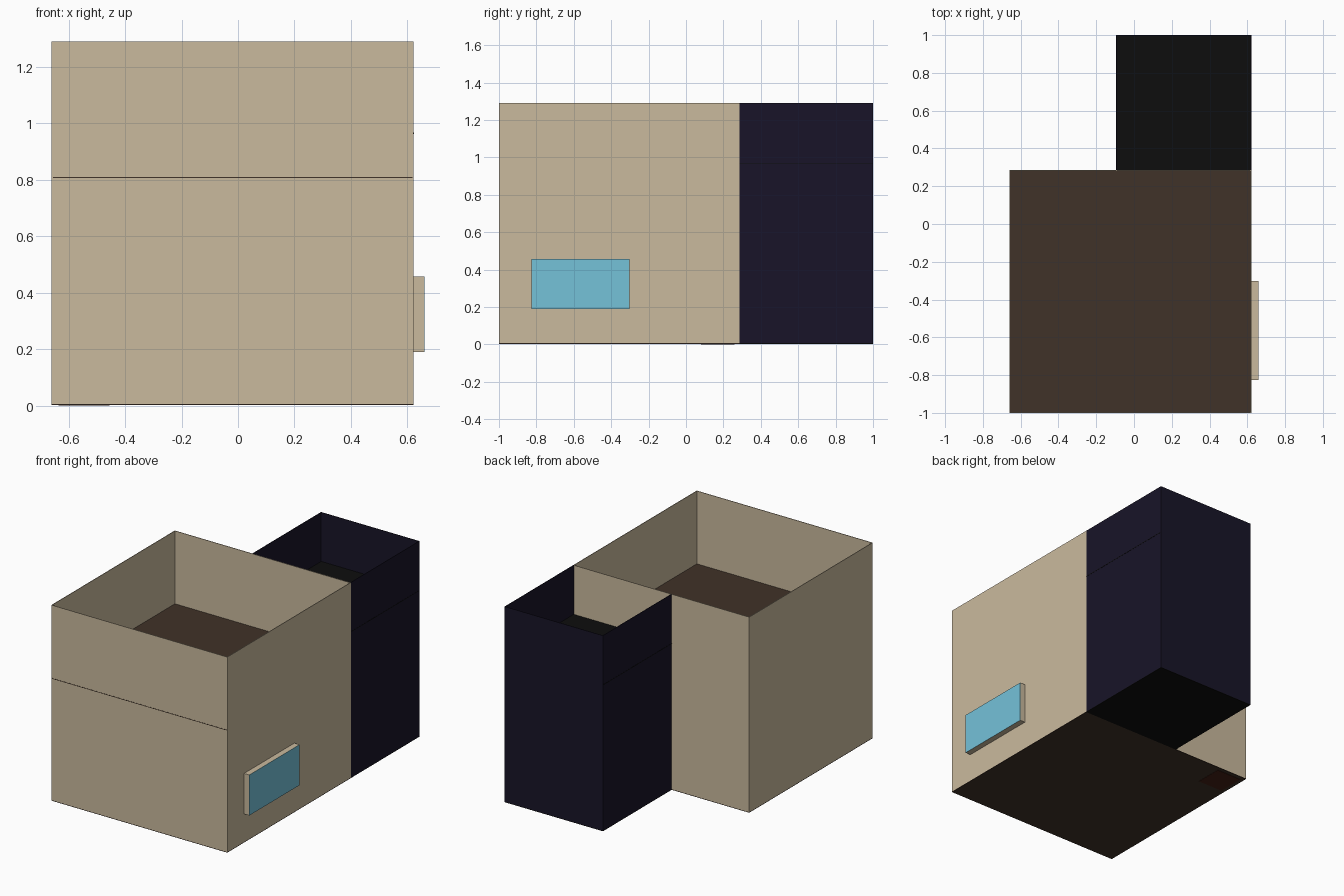
import bpy

if "Cube" in bpy.data.objects:
    bpy.data.objects.remove(bpy.data.objects["Cube"])

def material(name, rgb):
    m = bpy.data.materials.new(name)
    m.diffuse_color = (*rgb, 1)
    m.use_nodes = True
    m.node_tree.nodes["Principled BSDF"].inputs["Base Color"].default_value = m.diffuse_color
    return m

tan = material("tan_plaster", (0.59, 0.49, 0.34))
navy = material("dark_navy", (0.009, 0.007, 0.021))
brown = material("brown_floor", (0.051, 0.032, 0.021))
black = material("black_floor", (0.004, 0.004, 0.004))
blue = material("blue_glass", (0.178, 0.539, 0.694))
red = material("dark_red", (0.06, 0.015, 0.008))

def box(name, x, y, z, mat):
    """Box from (min, max) ranges along each axis."""
    bpy.ops.mesh.primitive_cube_add(size=1, location=[sum(r) / 2 for r in (x, y, z)])
    ob = bpy.context.object
    ob.name = name
    ob.scale = [r[1] - r[0] for r in (x, y, z)]
    bpy.ops.object.transform_apply(location=False, rotation=False, scale=True)
    ob.data.materials.append(mat)
    return ob

T = 0.004                      # wall thickness
LEFT, RIGHT, FRONT, MID, BACK = -0.66, 0.622, -1.0, 0.285, 1.0
INNER = -0.095                 # left side of the rear room
Z = (0.006, 1.29)

# main room walls
box("main_front_wall", (LEFT, RIGHT), (FRONT, FRONT + T), Z, tan)
box("main_back_wall", (LEFT, RIGHT), (MID - T, MID), Z, tan)
for side, x in (("left", LEFT), ("right", RIGHT - T)):
    box(f"main_{side}_wall", (x, x + T), (FRONT + T, MID - T), Z, tan)

# rear room walls, sharing the main back wall
box("rear_back_wall", (INNER, RIGHT), (BACK - T, BACK), Z, navy)
for side, x in (("left", INNER), ("right", RIGHT - T)):
    box(f"rear_{side}_wall", (x, x + T), (MID, BACK - T), Z, navy)

# ground and upper floors; the upper floor edges just show on the outside
box("main_ground_floor", (LEFT, RIGHT), (FRONT, MID), (0.002, 0.006), brown)
box("main_upper_floor", (LEFT + T, RIGHT - T), (FRONT - 0.001, MID - T), (0.806, 0.81), brown)
box("rear_ground_floor", (INNER, RIGHT), (MID, BACK), (0.002, 0.006), black)
box("rear_upper_floor", (INNER - 0.001, RIGHT + 0.001), (MID, BACK - T), (0.963, 0.967), black)

# window: tan frame block with a glass face
box("window_frame", (RIGHT, 0.659), (-0.825, -0.302), (0.19, 0.457), tan)
box("window_glass", (0.659, 0.66), (-0.825, -0.302), (0.19, 0.457), blue)

# cabinet inside the lower room, its base just under the floor
box("cabinet", (-0.635, -0.455), (0.08, 0.26), (0.0, 0.51), red)
